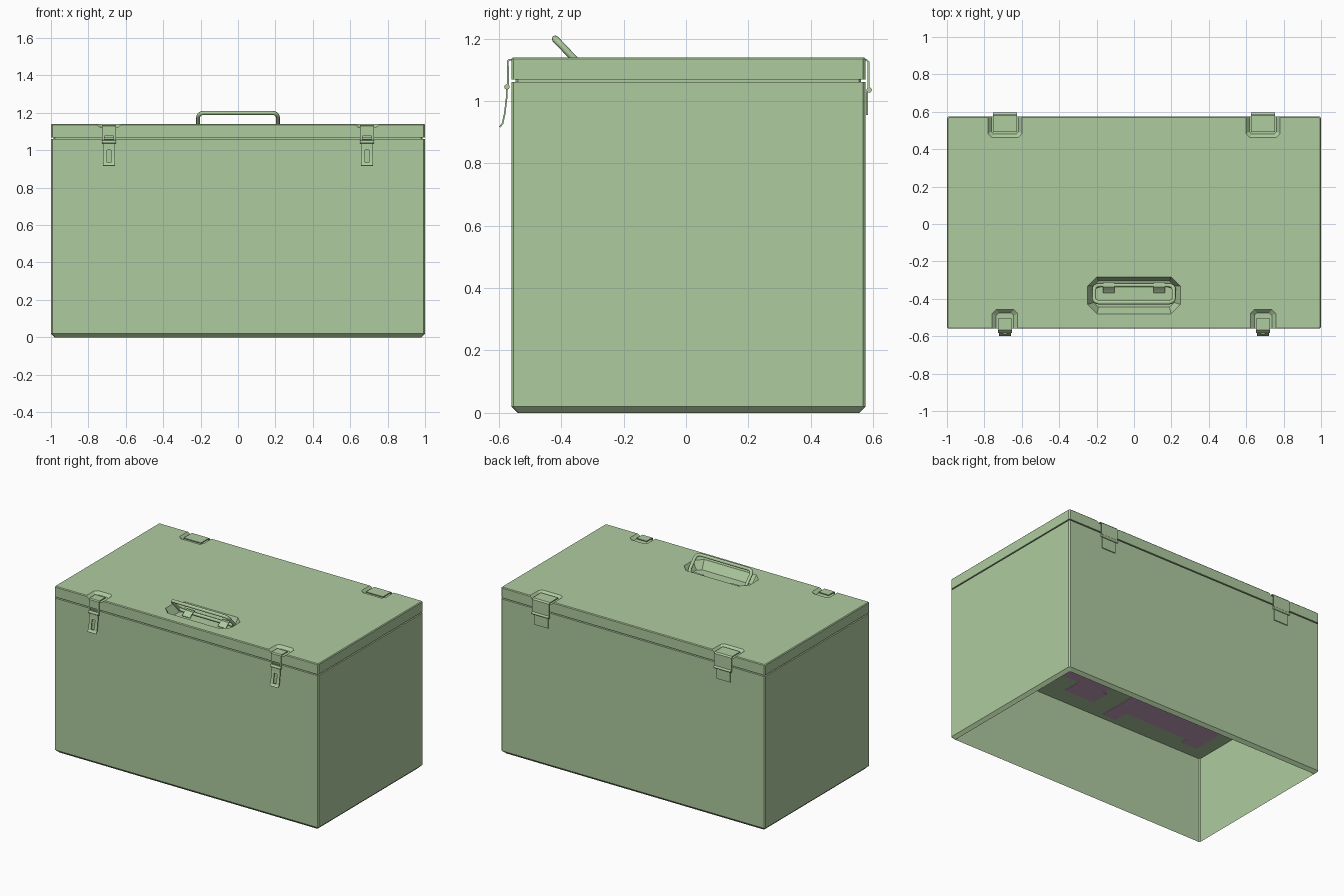
import bpy, bmesh, math
from mathutils import Vector

if "Cube" in bpy.data.objects:
    bpy.data.objects.remove(bpy.data.objects["Cube"])


def material(name, rgb):
    m = bpy.data.materials.new(name)
    m.diffuse_color = (*rgb, 1)
    m.use_nodes = True
    m.node_tree.nodes["Principled BSDF"].inputs["Base Color"].default_value = m.diffuse_color
    return m


GREEN = material("pale green", (0.43, 0.60, 0.35))
LILAC = material("lilac", (0.58, 0.37, 0.52))


def finish(name, bm, mat=GREEN):
    bmesh.ops.recalc_face_normals(bm, faces=bm.faces)
    me = bpy.data.meshes.new(name)
    bm.to_mesh(me)
    bm.free()
    ob = bpy.data.objects.new(name, me)
    bpy.context.collection.objects.link(ob)
    me.materials.append(mat)
    return ob


def ring(x0, x1, y0, y1, c, z):
    # rectangle with clipped corners
    return [(x0 + c, y0, z), (x1 - c, y0, z), (x1, y0 + c, z), (x1, y1 - c, z),
            (x1 - c, y1, z), (x0 + c, y1, z), (x0, y1 - c, z), (x0, y0 + c, z)]


def loft(name, rings, mat=GREEN):
    bm = bmesh.new()
    loops = [[bm.verts.new(p) for p in r] for r in rings]
    for a, b in zip(loops, loops[1:]):
        for i in range(len(a)):
            j = (i + 1) % len(a)
            bm.faces.new((a[i], a[j], b[j], b[i]))
    bm.faces.new(loops[0])
    bm.faces.new(loops[-1])
    return finish(name, bm, mat)


def box(name, x0, x1, y0, y1, z0, z1, mat=GREEN, c=0.002):
    return loft(name, [ring(x0, x1, y0, y1, c, z0), ring(x0, x1, y0, y1, c, z1)], mat)


def apply(ob, mod):
    bpy.context.view_layer.objects.active = ob
    bpy.ops.object.modifier_apply(modifier=mod.name)


def cut(ob, cutter):
    mod = ob.modifiers.new("cut", 'BOOLEAN')
    mod.operation = 'DIFFERENCE'
    mod.solver = 'EXACT'
    mod.object = cutter
    apply(ob, mod)
    bpy.data.objects.remove(cutter)


def strip(name, path, xc, half, thick=0.006):
    # bent sheet-metal plate: (y, z) path swept along x
    bm = bmesh.new()
    rows = [[bm.verts.new((xc + s * half, y, z)) for s in (-1, 1)] for y, z in path]
    for a, b in zip(rows, rows[1:]):
        bm.faces.new((a[0], a[1], b[1], b[0]))
    ob = finish(name, bm)
    mod = ob.modifiers.new("thickness", 'SOLIDIFY')
    mod.thickness = thick
    mod.offset = 0
    apply(ob, mod)
    return ob


def tube(name, points, radius, cyclic=False):
    cu = bpy.data.curves.new(name, 'CURVE')
    cu.dimensions = '3D'
    cu.bevel_depth = radius
    cu.bevel_resolution = 2
    cu.use_fill_caps = True
    sp = cu.splines.new('POLY')
    sp.points.add(len(points) - 1)
    for p, q in zip(sp.points, points):
        p.co = (*q, 1)
    sp.use_cyclic_u = cyclic
    ob = bpy.data.objects.new(name, cu)
    bpy.context.collection.objects.link(ob)
    cu.materials.append(GREEN)
    bpy.ops.object.select_all(action='DESELECT')
    ob.select_set(True)
    bpy.context.view_layer.objects.active = ob
    bpy.ops.object.convert(target='MESH')
    bpy.ops.object.shade_smooth_by_angle(angle=math.radians(50))


def case_ring(inset, z):
    return ring(-1 + inset, 1 - inset, -0.56 + inset, 0.575 - inset, 0.007, z)


# case body: hollow from below up to the inner deck, chamfered foot, stepped rim
loft("case_body", [case_ring(0.02, 0.59), case_ring(0.02, 0.0), case_ring(0.0, 0.02),
                   case_ring(0.0, 1.06), case_ring(0.014, 1.06), case_ring(0.014, 1.075)])

# lid with recesses for handle, latches and hinges
lid = loft("lid", [case_ring(0.0, 1.068), case_ring(0.0, 1.135), case_ring(0.005, 1.14)])
wide = (-0.248, 0.248, -0.48, -0.283, 0.05)
cut(lid, loft("recess_cutter", [ring(-0.215, 0.215, -0.445, -0.305, 0.025, 1.085),
                                ring(*wide, 1.14), ring(*wide, 1.2)]))
for s in (-1, 1):
    c = s * 0.69
    for w0, w1, y0, y1 in ((0.047, 0.068, (-0.7, -0.475), (-0.7, -0.458)),
                           (0.073, 0.09, (0.48, 0.7), (0.462, 0.7))):
        low = (c - w0, c + w0, *y0, 0.015)
        high = (c - w1, c + w1, *y1, 0.02)
        cut(lid, loft("recess_cutter", [ring(*low, 1.122), ring(*high, 1.14),
                                        ring(*high, 1.2)]))

# tilted loop handle with rounded corners
pts = []
half, length, r = 0.213, 0.134, 0.03
for cx, ct, a0 in ((half - r, r, -90), (half - r, length - r, 0),
                   (r - half, length - r, 90), (r - half, r, 180)):
    for k in range(5):
        a = math.radians(a0 + k * 22.5)
        x, t = cx + r * math.cos(a), ct + r * math.sin(a)
        pts.append((x, -0.327 - t * 0.69, 1.102 + t * 0.725))
tube("handle", pts, 0.011, True)

for s in (-1, 1):
    c = s * 0.69
    # clip holding the handle
    strip("handle_clip", [(-0.313, 1.112), (-0.335, 1.113), (-0.35, 1.10), (-0.368, 1.087)],
          s * 0.135, 0.03)
    # latch strap with slot
    strap = strip("latch_strap", [(-0.505, 1.132), (-0.566, 1.132), (-0.571, 1.127),
                                  (-0.571, 1.045)], c, 0.038)
    cut(strap, box("slot_cutter", c - 0.025, c + 0.025, -0.6, -0.565, 1.058, 1.075))
    tube("latch_pin", [(c - 0.038, -0.574, 1.045), (c + 0.038, -0.574, 1.045)], 0.009)
    # latch lever with slot, curling outward at the tip
    lever = strip("latch_lever", [(-0.574, 1.04), (-0.575, 1.01), (-0.581, 0.96),
                                  (-0.588, 0.928), (-0.597, 0.916)], c, 0.033, 0.005)
    cut(lever, box("slot_cutter", c - 0.011, c + 0.011, -0.65, -0.562, 0.935, 1.0, c=0.008))
    # hinge: folded upper leaf, pin, lower leaf
    strip("hinge_upper_leaf", [(0.492, 1.132), (0.578, 1.132), (0.585, 1.125),
                               (0.585, 1.035)], c, 0.065)
    tube("hinge_pin", [(c - 0.064, 0.587, 1.035), (c + 0.064, 0.587, 1.035)], 0.009)
    strip("hinge_lower_leaf", [(0.58, 1.03), (0.58, 0.955)], c, 0.052)

# stored contents showing through the inner deck
for x0, x1, y0, y1 in ((0.0, 0.5, -0.29, 0.2), (-0.03, 0.2, -0.42, -0.29),
                       (-0.88, -0.17, -0.40, 0.2), (-0.27, -0.17, -0.5, -0.40),
                       (-0.88, -0.76, -0.45, -0.40)):
    box("stored_item", x0, x1, y0, y1, 0.586, 0.595, LILAC)
